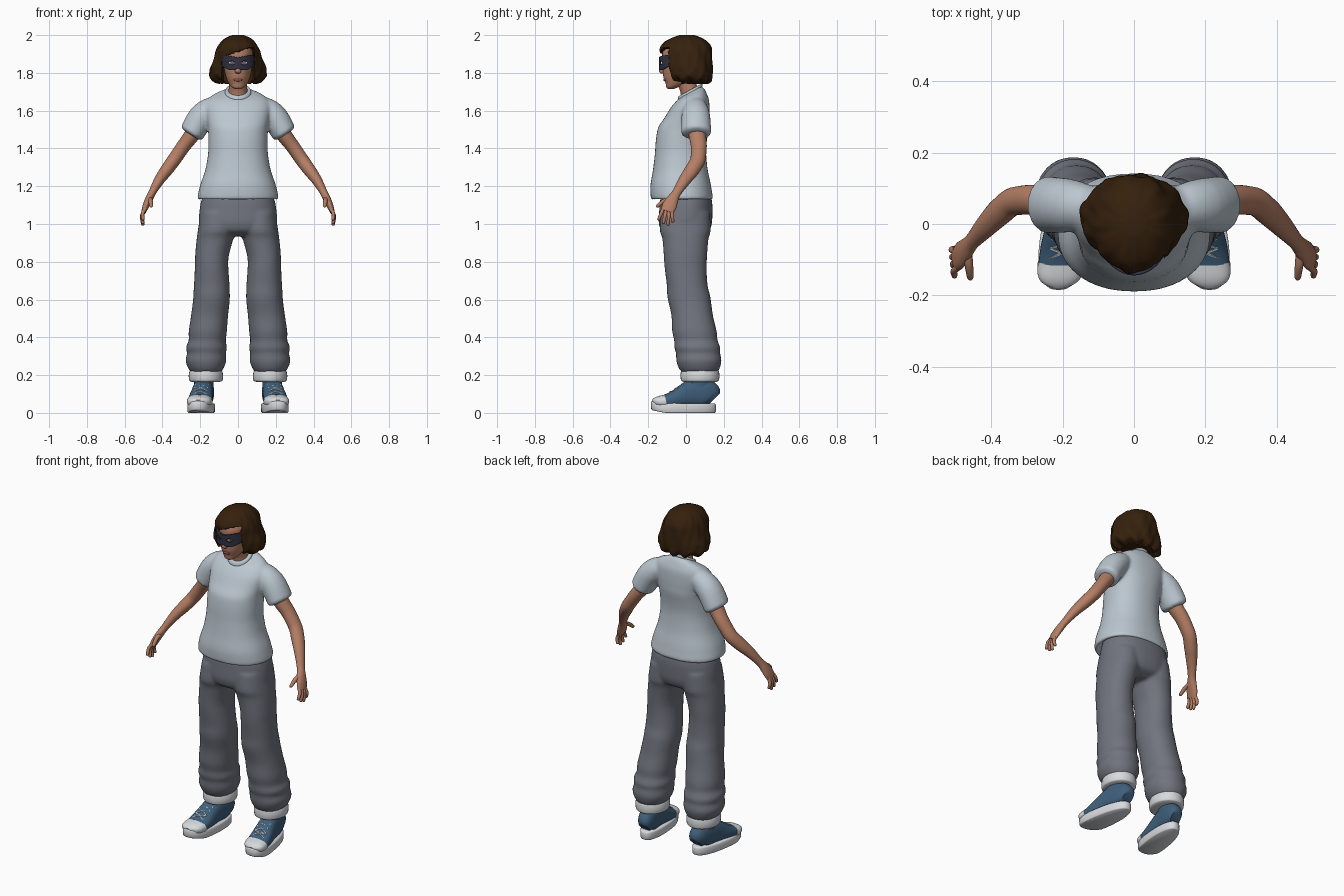
import bpy, bmesh
from math import sin, cos, pi, atan2, copysign, radians, sqrt
from mathutils import Vector, Matrix

if "Cube" in bpy.data.objects:
    bpy.data.objects.remove(bpy.data.objects["Cube"])

X, Y, Z = Vector((1, 0, 0)), Vector((0, 1, 0)), Vector((0, 0, 1))


def material(name, r, g, b):
    mat = bpy.data.materials.new(name)
    mat.use_nodes = True
    mat.diffuse_color = (r, g, b, 1)
    node = next(nd for nd in mat.node_tree.nodes if nd.type == 'BSDF_PRINCIPLED')
    node.inputs["Base Color"].default_value = (r, g, b, 1)
    node.inputs["Roughness"].default_value = 0.8
    return mat


skin = material("skin", .46, .21, .13)
hair_brown = material("dark brown hair", .036, .015, .004)
shirt_grey = material("pale grey cotton", .5, .57, .63)
trouser_grey = material("grey denim", .165, .175, .21)
white = material("off white", .68, .7, .72)
shoe_blue = material("blue canvas", .05, .115, .2)
mask_dark = material("dark violet mask", .03, .03, .055)
lip_red = material("lip", .34, .12, .09)
eye_blue = material("iris blue", .1, .2, .3)


def spline(rows, steps):
    """Interpolate every column of the rows without overshoot."""
    rows = [tuple(r) + (0,) * (6 - len(r)) for r in rows]
    columns = []
    for col in zip(*rows):
        d = [b - a for a, b in zip(col, col[1:])]
        m = [d[0]] + [2 * a * b / (a + b) if a * b > 0 else 0 for a, b in zip(d, d[1:])] + [d[-1]]
        out = []
        for i in range(len(d)):
            for k in range(steps):
                t = k / steps
                out.append(col[i] + d[i] * t * t * (3 - 2 * t)
                           + m[i] * t * (1 - t) ** 2 - m[i + 1] * t * t * (1 - t))
        columns.append(out + [col[-1]])
    return list(zip(*columns))


def loft(bm, rows, n=32, p=2.0, hint=None, steps=4):
    """Rows are centre x, y, z, two half widths and a tilt; hint makes rings follow the path."""
    pts = spline(rows, steps)
    rings = []
    for i, (x, y, z, a, b, tilt) in enumerate(pts):
        u, v = X, Vector((0, 1, tilt))
        if hint is not None:
            ahead, behind = pts[min(i + 1, len(pts) - 1)], pts[max(i - 1, 0)]
            t = (Vector(ahead[:3]) - Vector(behind[:3])).normalized()
            u = (hint - t * hint.dot(t)).normalized()
            v = t.cross(u)
        ring = []
        for k in range(n):
            c, s = cos(2 * pi * k / n), sin(2 * pi * k / n)
            c, s = (copysign(abs(w) ** (2 / p), w) for w in (c, s))
            ring.append(bm.verts.new(Vector((x, y, z)) + u * (a * c) + v * (b * s)))
        rings.append(ring)
    for lower, upper in zip(rings, rings[1:]):
        for k in range(n):
            j = (k + 1) % n
            bm.faces.new((lower[k], lower[j], upper[j], upper[k]))
    bm.faces.new(rings[0])
    bm.faces.new(rings[-1])


def ellipsoid(bm, centre, size):
    bmesh.ops.create_uvsphere(bm, u_segments=20, v_segments=12, radius=1,
                              matrix=Matrix.Translation(centre) @ Matrix.Diagonal((*size, 1)))


def mirror(bm):
    copy = bmesh.ops.duplicate(bm, geom=bm.verts[:] + bm.edges[:] + bm.faces[:])["geom"]
    for v in copy:
        if isinstance(v, bmesh.types.BMVert):
            v.co.x *= -1


def part(name, bm, mat, blend=False, recalc=True):
    if recalc:
        bmesh.ops.recalc_face_normals(bm, faces=bm.faces[:])
    mesh = bpy.data.meshes.new(name)
    bm.to_mesh(mesh)
    bm.free()
    mesh.materials.append(mat)
    mesh.shade_smooth()
    mesh.set_sharp_from_angle(angle=radians(55))
    ob = bpy.data.objects.new(name, mesh)
    bpy.context.scene.collection.objects.link(ob)
    if blend:  # fuse overlapping volumes into one cloth surface
        remesh = ob.modifiers.new("fuse", 'REMESH')
        remesh.mode, remesh.voxel_size, remesh.use_smooth_shade = 'VOXEL', .009, True
        soften = ob.modifiers.new("soften", 'SMOOTH')
        soften.factor, soften.iterations = .5, 5
    return ob


# Shirt: sleeves and torso fused
bm = bmesh.new()
loft(bm, [(.08, .05, 1.61, .04, .04), (.13, .05, 1.61, .062, .06), (.19, .052, 1.57, .076, .07),
          (.243, .054, 1.483, .08, .066), (.25, .054, 1.472, .055, .045)], hint=Y)
mirror(bm)
loft(bm, [(0, -.02, 1.15, .18, .13), (0, -.022, 1.127, .205, .155), (0, -.022, 1.14, .215, .165),
          (0, -.028, 1.2, .202, .161), (0, -.03, 1.3, .17, .143), (0, -.028, 1.4, .157, .135),
          (0, -.015, 1.5, .158, .136), (0, .005, 1.56, .168, .12), (0, .02, 1.61, .175, .105),
          (0, .032, 1.655, .163, .088, .1), (0, .035, 1.685, .125, .068, .3),
          (0, .024, 1.7, .062, .058, .55)], n=40, p=2.25)
part("shirt", bm, shirt_grey, blend=True)

bm = bmesh.new()
loft(bm, [(0, .022, 1.685, .06, .058, .55), (0, .022, 1.697, .07, .066, .55),
          (0, .022, 1.71, .064, .06, .55), (0, .022, 1.708, .052, .05, .55)], n=40)
part("shirt_collar", bm, shirt_grey)

# Arms with hands
bm = bmesh.new()
loft(bm, [(.2, .055, 1.54, .05, .045), (.245, .06, 1.47, .046, .041), (.29, .068, 1.41, .042, .037),
          (.335, .064, 1.345, .04, .036), (.375, .035, 1.29, .039, .034), (.415, -.005, 1.235, .033, .028),
          (.455, -.05, 1.165, .024, .02), (.47, -.068, 1.135, .03, .02),
          (.488, -.088, 1.095, .038, .017), (.499, -.1, 1.065, .034, .013)], n=24, hint=Y)
for i, tip_z in enumerate((1.02, 1, .992, 1.008)):
    s = -.027 + .018 * i
    base = Vector((.495 + .2 * s, -.097 + .8 * s, 1.075 - .35 * s))
    tip = Vector((.503, -.147 + .026 * i, tip_z))
    mid = (base + tip) / 2 + Vector((.009, 0, 0))
    loft(bm, [(*base, .01, .01), (*mid, .0095, .0095), (*tip.lerp(mid, .1), .008, .008),
              (*tip, .003, .003)], n=10, hint=X, steps=3)
loft(bm, [(.468, -.075, 1.135, .014, .014), (.463, -.115, 1.122, .012, .012),
          (.459, -.15, 1.095, .009, .009), (.458, -.157, 1.089, .003, .003)], n=10, hint=X)
mirror(bm)
part("arms", bm, skin)

# Trousers: baggy legs and hips fused
bm = bmesh.new()
loft(bm, [(.1, -.002, 1.06, .1, .13), (.112, -.004, .97, .1, .135), (.122, -.003, .92, .097, .122),
          (.14, -.003, .8, .088, .113), (.139, .006, .68, .094, .108), (.14, .016, .61, .097, .114),
          (.15, .032, .52, .098, .11), (.16, .045, .43, .101, .118), (.163, .052, .385, .098, .115),
          (.167, .06, .345, .109, .122), (.167, .064, .315, .103, .117), (.17, .068, .28, .108, .12),
          (.17, .07, .24, .096, .11), (.17, .072, .215, .08, .095)], p=2.15)
mirror(bm)
loft(bm, [(0, 0, 1.17, .18, .128), (0, 0, 1.1, .2, .14), (0, -.003, 1.02, .208, .142),
          (0, -.004, .965, .195, .128), (0, -.004, .935, .12, .075)], n=40, p=2.25)
part("trousers", bm, trouser_grey, blend=True)

bm = bmesh.new()
loft(bm, [(.17, .074, .23, .072, .085), (.17, .074, .222, .086, .1), (.17, .074, .195, .091, .103),
          (.17, .074, .17, .087, .099), (.17, .074, .163, .07, .082)])
mirror(bm)
part("trouser_cuffs", bm, white)


# Shoes: shaped straight, then bent to the foot
def shoe_part(name, bm, mat):
    for v in bm.verts:
        x, y, z = v.co
        v.co.x = .19 + (x - .2) * (1 - .8 * y) - .12 * y
        v.co.z = z + max(0, -.11 - y) * .2
    mirror(bm)
    part(name, bm, mat)


bm = bmesh.new()
loft(bm, [(.2, -.013, 0, .062, .164), (.2, -.013, .006, .066, .171), (.2, -.013, .042, .067, .172),
          (.2, -.013, .05, .062, .166)], n=48, p=2.4, steps=2)
shoe_part("shoe_soles", bm, white)

bm = bmesh.new()
loft(bm, [(.2, -.176, .04, .02, .015), (.2, -.162, .045, .044, .023), (.2, -.14, .052, .057, .03),
          (.2, -.105, .06, .062, .037)], p=2.4, hint=X)
shoe_part("shoe_toe_caps", bm, white)

bm = bmesh.new()
loft(bm, [(.2, -.108, .06, .06, .036), (.2, -.06, .072, .061, .047), (.2, -.01, .09, .058, .062),
          (.2, .04, .105, .056, .075), (.2, .09, .108, .056, .078), (.2, .13, .095, .052, .065),
          (.2, .152, .075, .036, .04)], p=2.4, hint=X)
loft(bm, [(.2, .075, .09, .054, .076), (.2, .075, .15, .054, .072), (.2, .075, .21, .052, .07)])
shoe_part("shoe_uppers", bm, shoe_blue)


def tongue_height(y):
    return .1 + (y + .1) * .62


bm = bmesh.new()
for i in range(4):
    y0 = -.095 + .027 * i
    y1 = y0 + .027
    for s in (-1, 1):
        loft(bm, [(.2 - s * .034, y0, tongue_height(y0) - .007, .004, .004),
                  (.2, (y0 + y1) / 2, tongue_height((y0 + y1) / 2) + .001, .004, .004),
                  (.2 + s * .034, y1, tongue_height(y1) - .007, .004, .004)], n=6, hint=Z)
shoe_part("shoe_laces", bm, white)

# Head, neck and nose
bm = bmesh.new()
loft(bm, [(0, -.08, 1.714, .014, .014), (0, -.075, 1.722, .03, .028), (0, -.05, 1.745, .05, .058),
          (0, -.035, 1.78, .064, .085), (0, -.025, 1.82, .073, .098), (0, -.02, 1.86, .077, .105),
          (0, -.018, 1.9, .078, .108), (0, -.01, 1.94, .068, .1), (0, 0, 1.97, .04, .06)], p=2.1)
loft(bm, [(0, .03, 1.64, .055, .055), (0, .02, 1.7, .05, .05), (0, 0, 1.76, .047, .05),
          (0, 0, 1.81, .05, .055)])
loft(bm, [(0, -.118, 1.86, .007, .008), (0, -.126, 1.83, .01, .012), (0, -.13, 1.808, .016, .014),
          (0, -.124, 1.797, .011, .009)], n=16)
part("head", bm, skin)

bm = bmesh.new()
ellipsoid(bm, (0, -.111, 1.763), (.023, .009, .008))
part("lips", bm, lip_red)

for name, y, size, mat in (("eyes", -.112, (.018, .008, .01), white),
                           ("irises", -.118, (.007, .004, .007), eye_blue)):
    bm = bmesh.new()
    ellipsoid(bm, (.036, y, 1.853), size)
    mirror(bm)
    part(name, bm, mat)

# Eye mask: curved sheet with two eye holes
bm = bmesh.new()
bmesh.ops.create_grid(bm, x_segments=56, y_segments=18, size=1)
for v in bm.verts:
    u, w = v.co.x, (v.co.y + 1) / 2
    top = 1.882 + .014 * abs(u)
    bottom = 1.824 - .012 * sin(pi * abs(u)) + .014 * u * u
    x = .086 * u
    v.co = (x, -.022 - .122 * sqrt(1 - (x / .1) ** 2), bottom + (top - bottom) * w)
holes = [f for f in bm.faces if ((abs(f.calc_center_median().x) - .036) / .018) ** 2
         + ((f.calc_center_median().z - 1.853) / .009) ** 2 < 1]
bmesh.ops.delete(bm, geom=holes, context='FACES')
mask = part("eye_mask", bm, mask_dark, recalc=False)
mask.modifiers.new("thickness", 'SOLIDIFY').thickness = .009

# Hair: wavy bob, hollowed in front for the face
bm = bmesh.new()
loft(bm, [(0, .005, 2, .03, .04), (0, .003, 1.985, .065, .08), (0, 0, 1.96, .092, .118),
          (0, 0, 1.92, .114, .137), (0, .008, 1.87, .13, .131), (0, .015, 1.82, .148, .125),
          (0, .02, 1.785, .151, .118), (0, .025, 1.762, .135, .105), (0, .03, 1.75, .1, .08)],
     n=80, steps=6)
for v in bm.verts:
    x, y, z = v.co
    angle = atan2(y, x)
    wave = 1 + .022 * sin(9 * angle + 25 * z) + .012 * sin(17 * angle - 40 * z)
    v.co.x, v.co.y = x * wave, y * wave
    if z < 1.79:
        v.co.z += .01 * sin(11 * angle)
    if y < 0 and abs(x) < .081 and z < 1.908 + .35 * x:
        v.co.y = max(v.co.y, -.025)
part("hair", bm, hair_brown)
